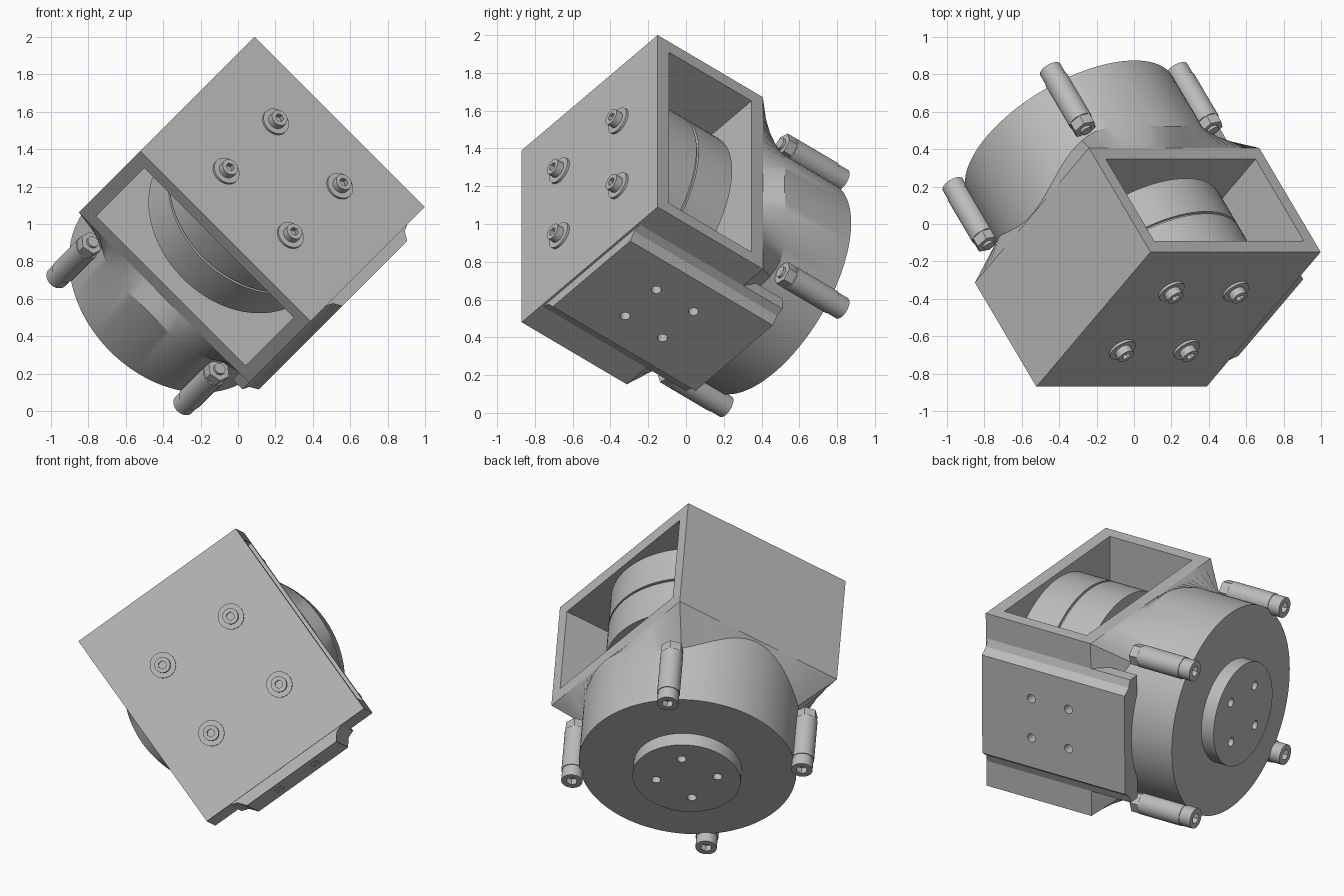
import bpy, bmesh, math
from mathutils import Matrix, Vector

if "Cube" in bpy.data.objects:
    bpy.data.objects.remove(bpy.data.objects["Cube"])

# Tilted frame: local x across, local y up the front plate, local z out of it
ux = Vector((1, 0, -1)).normalized()
uy = Vector((0.543, 0.641, 0.543)).normalized()
FRAME = Matrix((ux, uy, ux.cross(uy))).transposed().to_4x4()
FRAME.translation = (0.238, -0.51, 1.24)

grey = bpy.data.materials.new("machined grey")
grey.use_nodes = True
grey.diffuse_color = (0.5, 0.5, 0.5, 1)
grey.node_tree.nodes["Principled BSDF"].inputs["Base Color"].default_value = (0.5, 0.5, 0.5, 1)
parts = []


def finish(name, bm):
    bmesh.ops.recalc_face_normals(bm, faces=bm.faces)
    mesh = bpy.data.meshes.new(name)
    bm.to_mesh(mesh)
    bm.free()
    mesh.materials.append(grey)
    ob = bpy.data.objects.new(name, mesh)
    bpy.context.collection.objects.link(ob)
    ob.matrix_world = FRAME
    parts.append(ob)
    return ob


def rod(name, r, d0, d1, x=0, y=0, sides=32, turn=0):
    """Cylinder along the axis, from depth d0 to depth d1 behind the plate."""
    bm = bmesh.new()
    place = Matrix.Translation((x, y, -(d0 + d1) / 2)) @ Matrix.Rotation(turn, 4, 'Z')
    bmesh.ops.create_cone(bm, cap_ends=True, segments=sides, radius1=r, radius2=r,
                          depth=abs(d1 - d0), matrix=place)
    return finish(name, bm)


def block(name, size, centre):
    bm = bmesh.new()
    bmesh.ops.create_cube(bm, size=1, matrix=Matrix.Translation(centre) @ Matrix.Diagonal((*size, 1)))
    return finish(name, bm)


def cut(ob, cutter):
    """Subtract the cutter for good, then drop it."""
    bpy.context.view_layer.update()
    mod = ob.modifiers.new("cut", 'BOOLEAN')
    mod.operation, mod.solver, mod.object = 'DIFFERENCE', 'EXACT', cutter
    graph = bpy.context.evaluated_depsgraph_get()
    mesh = bpy.data.meshes.new_from_object(ob.evaluated_get(graph))
    ob.modifiers.clear()
    ob.data = mesh
    parts.remove(cutter)
    bpy.data.objects.remove(cutter)


HX, HY, DEPTH, WALL, R, BACK = 0.6435, 0.562, 0.725, 0.078, 0.633, 1.275

# Box frame, open through the two short sides
frame = block("box_frame", (2 * HX, 2 * HY, DEPTH), (0, 0, -DEPTH / 2))
cut(frame, block("cutter", (2 * (HX - WALL), 3 * HY, DEPTH - 2 * WALL), (0, 0, -DEPTH / 2)))

# Drum inside the frame
rod("drum_front", 0.53, WALL, 0.295, sides=96)
rod("drum_groove", 0.515, 0.295, 0.31, sides=96)
rod("drum_rear", 0.53, 0.31, 0.54, sides=96)
rod("drum_shaft", 0.3, 0.54, DEPTH - WALL, sides=64)

# Round housing, blended from the rectangular back of the frame
corner = math.atan2(HY, HX)
angles = [2 * math.pi * i / 96 for i in range(96)]
angles += [corner, math.pi - corner, math.pi + corner, 2 * math.pi - corner]
angles.sort()
bm = bmesh.new()
rings = [[], [], []]
for t in angles:
    c, s = math.cos(t), math.sin(t)
    k = min(HX / max(abs(c), 1e-6), HY / max(abs(s), 1e-6))
    shoulder = 0.735 + 0.08 * s * s + 0.13 * math.sin(2 * t) ** 2
    for ring, (rad, d) in zip(rings, ((k, DEPTH), (R, shoulder), (R, BACK))):
        ring.append(bm.verts.new((rad * c, rad * s, -d)))
n = len(angles)
for a, b in zip(rings, rings[1:]):
    for i in range(n):
        j = (i + 1) % n
        bm.faces.new((a[i], a[j], b[j], b[i]))
bm.faces.new(rings[0])
bm.faces.new(rings[2])
finish("round_housing", bm)

# Output hub with four holes
hub = rod("output_hub", 0.315, BACK - 0.02, BACK + 0.085, sides=64)

# Mounting pad on one side, with flared long edges
profile = [(0.57, 0.4), (HX, 0.4), (0.66, 0.355), (0.685, 0.335), (0.705, 0.32)]
profile += [(x, -y) for x, y in reversed(profile)]
bm = bmesh.new()
face = bm.faces.new([bm.verts.new((x, y, -0.012)) for x, y in profile])
ext = bmesh.ops.extrude_face_region(bm, geom=[face])
bmesh.ops.translate(bm, vec=(0, 0, -0.985),
                    verts=[v for v in ext["geom"] if isinstance(v, bmesh.types.BMVert)])
pad = finish("mounting_pad", bm)

SIGNS = [(1, 1), (-1, 1), (-1, -1), (1, -1)]
for sx, sy in SIGNS:
    cut(hub, rod("cutter", 0.027, BACK + 0.02, BACK + 0.2, sx * 0.128, sy * 0.128, 24))
    hole = rod("cutter", 0.027, -0.1, 0.1, sides=24)
    hole.matrix_world = (FRAME @ Matrix.Translation((0.72, sy * 0.128, -0.48 + sx * 0.128))
                         @ Matrix.Rotation(math.pi / 2, 4, 'Y'))
    cut(pad, hole)

# Front plate screws and housing clamp screws
for i, (sx, sy) in enumerate(SIGNS):
    x, y = sx * 0.243, sy * 0.243
    rod(f"plate_washer_{i}", 0.076, 0.005, -0.014, x, y)
    head = rod(f"plate_screw_{i}", 0.046, 0, -0.055, x, y)
    cut(head, rod("cutter", 0.024, -0.025, -0.1, x, y, 6))

    x, y = sx * 0.48, sy * 0.48
    rod(f"clamp_boss_{i}", 0.066, 0.98, 1.265, x, y)
    rod(f"clamp_nut_{i}", 0.066, 0.925, 0.98, x, y, 6, math.pi / 4)
    rod(f"clamp_tip_{i}", 0.032, 0.91, 0.93, x, y, 24)
    head = rod(f"clamp_screw_{i}", 0.062, 1.265, 1.34, x, y)
    cut(head, rod("cutter", 0.033, 1.3, 1.4, x, y, 6))

# Smooth the round sides, keep the edges sharp
bpy.ops.object.select_all(action='DESELECT')
for ob in parts:
    ob.select_set(True)
bpy.context.view_layer.objects.active = parts[0]
bpy.ops.object.shade_smooth_by_angle(angle=math.radians(25))
